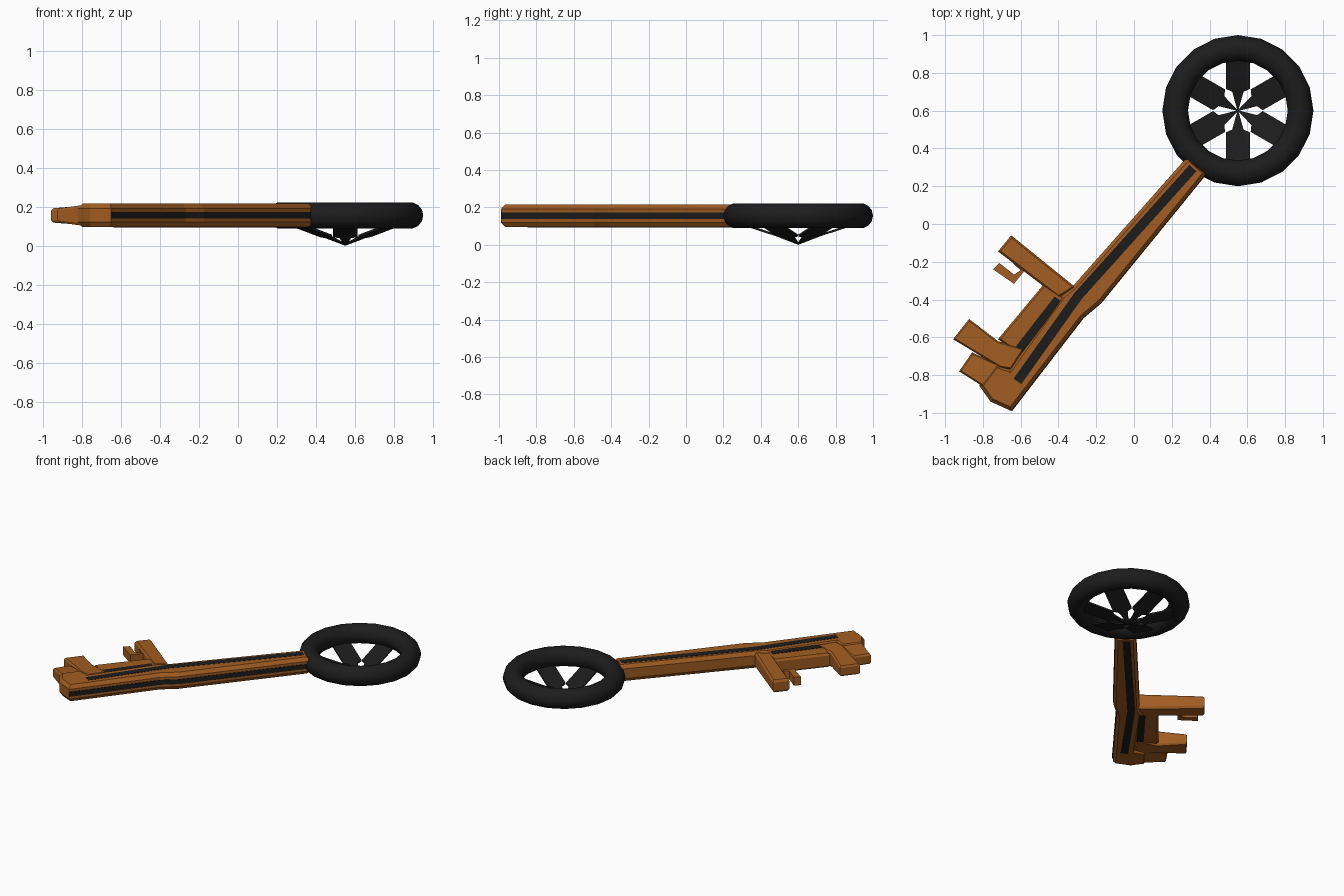
import bpy, bmesh, math
from mathutils import Vector

if "Cube" in bpy.data.objects:
    bpy.data.objects.remove(bpy.data.objects["Cube"])

ZC = 0.155  # mid-height of the whole key


def material(name, rgb):
    m = bpy.data.materials.new(name)
    m.diffuse_color = (*rgb, 1)
    m.use_nodes = True
    m.node_tree.nodes["Principled BSDF"].inputs["Base Color"].default_value = m.diffuse_color
    return m


COPPER = material("copper", (0.36, 0.11, 0.016))
BLACK = material("black", (0.012, 0.012, 0.012))


def finish(name, bm, mat):
    bmesh.ops.recalc_face_normals(bm, faces=bm.faces)
    me = bpy.data.meshes.new(name)
    bm.to_mesh(me)
    bm.free()
    me.materials.append(mat)
    ob = bpy.data.objects.new(name, me)
    bpy.context.collection.objects.link(ob)
    return ob


def inset(pts, d):
    """Move an outline inwards by d."""
    n = len(pts)
    area = sum(pts[i - 1][0] * pts[i][1] - pts[i][0] * pts[i - 1][1] for i in range(n))
    s = 1 if area > 0 else -1
    out = []
    for i in range(n):
        p = Vector(pts[i])
        a = (p - Vector(pts[i - 1])).normalized()
        b = (Vector(pts[(i + 1) % n]) - p).normalized()
        na, nb = Vector((-a.y, a.x)) * s, Vector((-b.y, b.x)) * s
        out.append(p + (na + nb) * d / max(1 + na.dot(nb), 0.4))
    return out


def slab(name, pts, half, mat, chamfer=0.0, drop=0.0):
    """Outline extruded both ways from ZC; half may vary per corner."""
    h = half if isinstance(half, list) else [half] * len(pts)
    small = inset(pts, chamfer) if chamfer else pts
    layers = [(small, -1, 0), (pts, -1, drop), (pts, 1, drop), (small, 1, 0)]
    if not chamfer:
        layers = layers[1:3]
    bm = bmesh.new()
    loops = [[bm.verts.new((p[0], p[1], ZC + s * (k - d))) for p, k in zip(ps, h)]
             for ps, s, d in layers]
    for lo, hi in zip(loops, loops[1:]):
        for i in range(len(lo)):
            bm.faces.new((lo[i - 1], lo[i], hi[i], hi[i - 1]))
    bm.faces.new(loops[0][::-1])
    bm.faces.new(loops[-1])
    return finish(name, bm, mat)


def stripe(name, path, width, half):
    """Black strip following a path."""
    path = [Vector(p) for p in path]
    left, right = [], []
    for i, p in enumerate(path):
        t = (path[min(i + 1, len(path) - 1)] - path[max(i - 1, 0)]).normalized()
        n = Vector((-t.y, t.x)) * width / 2
        left.append(p + n)
        right.append(p - n)
    return slab(name, left + right[::-1], half, BLACK)


# Shaft with its slight bend and end block
slab("shaft", [(0.386, 0.27), (-0.175, -0.418), (-0.27, -0.497), (-0.65, -0.99),
               (-0.76, -0.94), (-0.82, -0.855), (-0.73, -0.74), (-0.66, -0.765),
               (-0.385, -0.38), (-0.323, -0.328), (0.286, 0.36)],
     0.06, COPPER, 0.018, 0.025)

# Inner bar beside the shaft
slab("inner_bar", [(-0.476, -0.317), (-0.72, -0.61), (-0.60, -0.70), (-0.35, -0.40)],
     0.05, COPPER, 0.01, 0.015)

# Teeth, thinner towards their tips
slab("upper_tooth", [(-0.65, -0.06), (-0.72, -0.145), (-0.40, -0.39), (-0.31, -0.335)],
     [0.045, 0.045, 0.055, 0.055], COPPER, 0.01, 0.015)
slab("hook", [(-0.714, -0.206), (-0.746, -0.24), (-0.635, -0.317), (-0.55, -0.21),
              (-0.60, -0.18), (-0.64, -0.21), (-0.60, -0.245), (-0.635, -0.268)],
     0.03, COPPER)
slab("lower_tooth", [(-0.873, -0.503), (-0.958, -0.61), (-0.71, -0.76), (-0.65, -0.77),
                     (-0.58, -0.66), (-0.72, -0.62)],
     [0.037, 0.037, 0.055, 0.055, 0.055, 0.055], COPPER, 0.008, 0.012)
slab("end_tooth", [(-0.857, -0.68), (-0.926, -0.78), (-0.80, -0.86), (-0.70, -0.75)],
     [0.037, 0.037, 0.052, 0.052], COPPER, 0.008, 0.012)

# Black inlays on the top, bottom and outer side
stripe("shaft_inlay", [(0.312, 0.296), (-0.296, -0.381), (-0.617, -0.833)], 0.05, 0.0615)
stripe("inner_inlay", [(-0.402, -0.397), (-0.607, -0.661)], 0.045, 0.0525)
stripe("side_inlay", [(0.384, 0.271), (-0.176, -0.416), (-0.27, -0.495), (-0.649, -0.987)],
       0.01, 0.017)

# Ring handle
bpy.ops.mesh.primitive_torus_add(major_segments=20, minor_segments=14, major_radius=0.332,
                                 minor_radius=0.068, location=(0.55, 0.60, ZC))
ring = bpy.context.object
ring.name = "ring"
ring.data.materials.append(BLACK)
bpy.ops.object.shade_smooth_by_angle(angle=math.radians(40))

# Six dished spokes meeting at a low point
SECTIONS = [(0.31, 0.108, 0.0635), (0.115, 0.044, 0.0635), (0.10, 0.038, 0.03), (0.0, 0.0, 0.002)]
bm = bmesh.new()
for k in range(6):
    a = math.radians(30 + 60 * k)
    d, n = Vector((math.cos(a), math.sin(a), 0)), Vector((-math.sin(a), math.cos(a), 0))
    rows = []
    for r, z, w in SECTIONS:
        c = Vector((0.55, 0.60, z)) + d * r
        up = Vector((0, 0, 0.012))
        rows.append([bm.verts.new(v) for v in (c - n * w, c + n * w, c + n * w + up, c - n * w + up)])
    for p, q in zip(rows, rows[1:]):
        for i in range(4):
            bm.faces.new((p[i - 1], p[i], q[i], q[i - 1]))
    bm.faces.new(rows[0])
    bm.faces.new(rows[-1][::-1])
finish("spokes", bm, BLACK)
